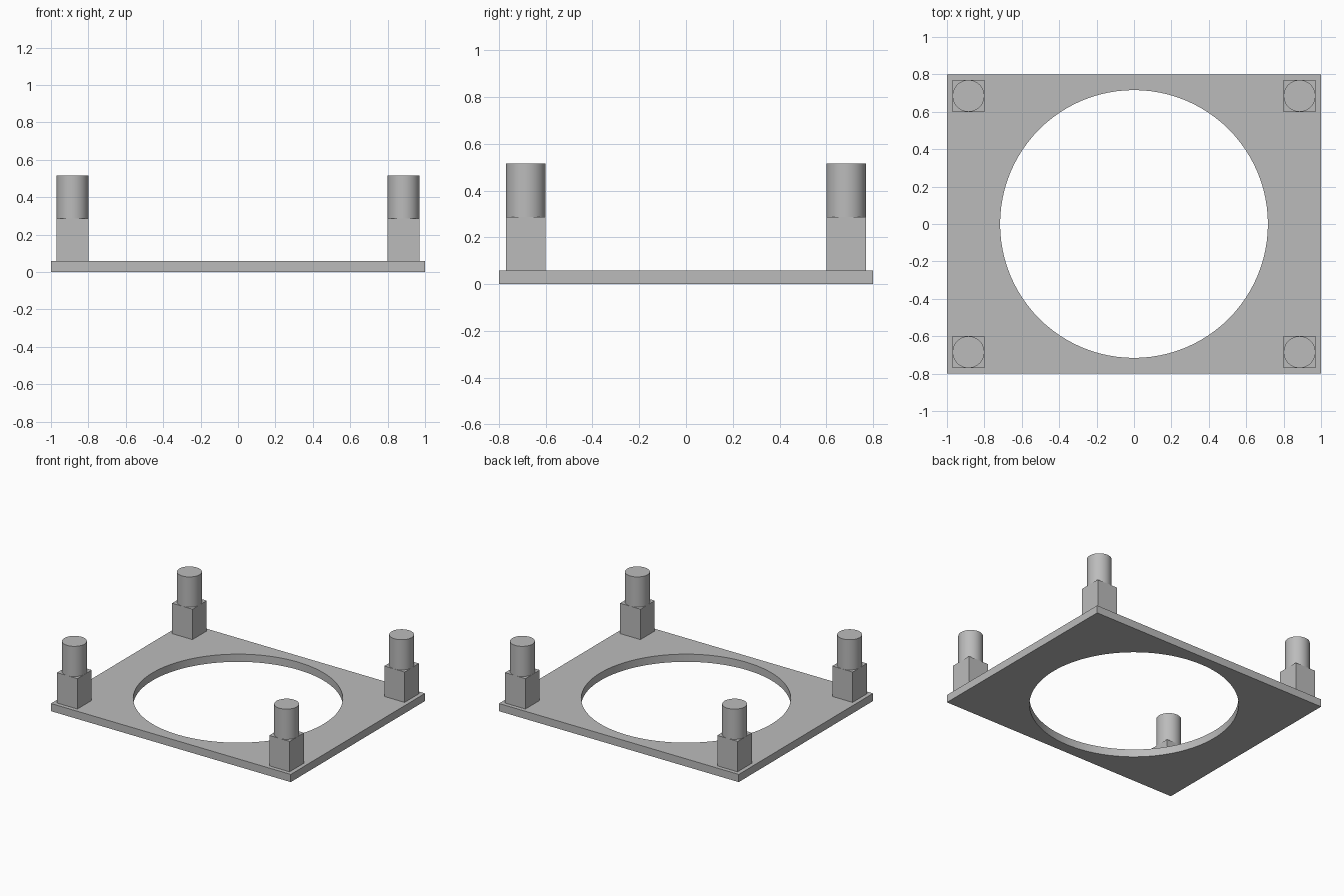
import bpy, bmesh, math

old = bpy.data.objects.get("Cube")
if old:
    bpy.data.objects.remove(old, do_unlink=True)

LENGTH, DEPTH, THICK = 2.0, 1.6, 0.058
HOLE_R = 0.716
POST = 0.17                      # block width and peg diameter
POST_X, POST_Y = 0.885, 0.685
BLOCK_TOP, PEG_TOP = 0.287, 0.515

grey = bpy.data.materials.new("plain grey")
grey.use_nodes = True
grey.diffuse_color = (0.5, 0.5, 0.5, 1)
grey.node_tree.nodes["Principled BSDF"].inputs["Base Color"].default_value = (0.5, 0.5, 0.5, 1)


def finish(obj, name):
    obj.name = obj.data.name = name
    obj.data.materials.append(grey)
    bpy.ops.object.select_all(action='DESELECT')
    obj.select_set(True)
    bpy.context.view_layer.objects.active = obj
    bpy.ops.object.shade_smooth_by_angle(angle=math.radians(30))


def loop(bm, points):
    verts = [bm.verts.new((x, y, 0)) for x, y in points]
    return [bm.edges.new((a, b)) for a, b in zip(verts, verts[1:] + verts[:1])]


# Base plate: rectangle outline with a round opening, extruded upward
bm = bmesh.new()
hx, hy = LENGTH / 2, DEPTH / 2
edges = loop(bm, [(-hx, -hy), (hx, -hy), (hx, hy), (-hx, hy)])
n = 96
edges += loop(bm, [(HOLE_R * math.cos(math.tau * i / n), HOLE_R * math.sin(math.tau * i / n))
                   for i in range(n)])
bmesh.ops.triangle_fill(bm, edges=edges, use_beauty=True, normal=(0, 0, 1))
res = bmesh.ops.extrude_face_region(bm, geom=bm.faces[:], use_keep_orig=True)
top = [g for g in res["geom"] if isinstance(g, bmesh.types.BMVert)]
bmesh.ops.translate(bm, verts=top, vec=(0, 0, THICK))
bmesh.ops.recalc_face_normals(bm, faces=bm.faces[:])
mesh = bpy.data.meshes.new("base_plate")
bm.to_mesh(mesh)
bm.free()
plate = bpy.data.objects.new("base_plate", mesh)
bpy.context.collection.objects.link(plate)
finish(plate, "base_plate")

# Corner posts: square block carrying a round peg
for sx, side in ((1, "left"), (-1, "right")):
    for sy, end in ((-1, "front"), (1, "back")):
        x, y = sx * POST_X, sy * POST_Y
        bpy.ops.mesh.primitive_cube_add(size=1, location=(x, y, (THICK + BLOCK_TOP) / 2))
        block = bpy.context.object
        block.scale = (POST, POST, BLOCK_TOP - THICK)
        finish(block, f"{end}_{side}_block")
        bpy.ops.mesh.primitive_cylinder_add(vertices=48, radius=POST / 2,
                                            depth=PEG_TOP - BLOCK_TOP,
                                            location=(x, y, (BLOCK_TOP + PEG_TOP) / 2))
        finish(bpy.context.object, f"{end}_{side}_peg")
